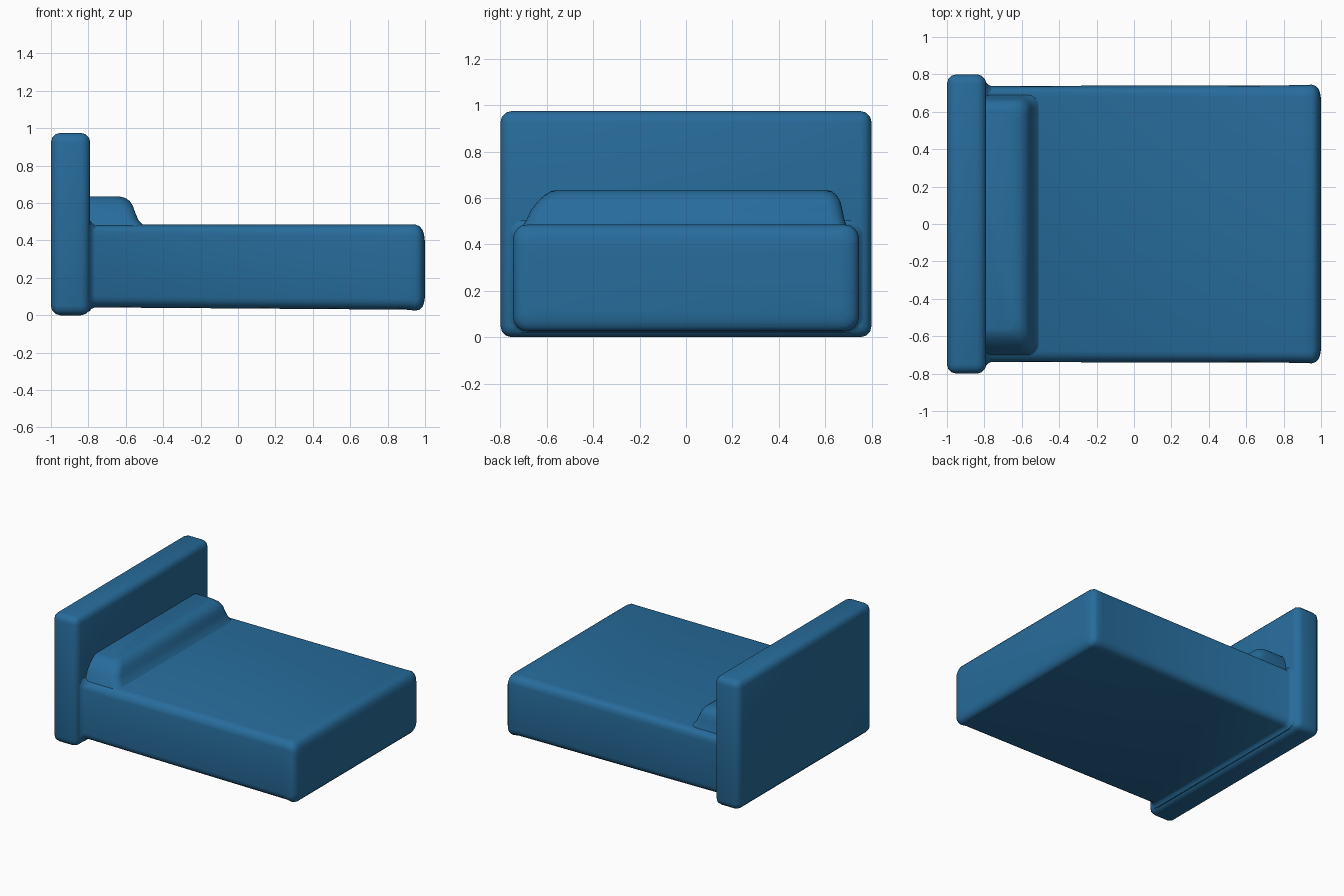
import bpy
import bmesh
from math import cos, sin, pi, radians

cube = bpy.data.objects.get("Cube")
if cube:
    bpy.data.objects.remove(cube, do_unlink=True)

BLUE = (0.02, 0.15, 0.33, 1.0)
blue = bpy.data.materials.new("bed blue")
blue.use_nodes = True
blue.diffuse_color = BLUE
blue.node_tree.nodes["Principled BSDF"].inputs["Base Color"].default_value = BLUE


def rounded_rect(a0, a1, b0, b1, r, steps=4):
    """Corner-rounded rectangle outline as 2D points."""
    corners = [(a1 - r, b1 - r), (a0 + r, b1 - r), (a0 + r, b0 + r), (a1 - r, b0 + r)]
    return [(a + r * cos((k + i / steps) * pi / 2), b + r * sin((k + i / steps) * pi / 2))
            for k, (a, b) in enumerate(corners) for i in range(steps + 1)]


def finish(name, bm):
    bmesh.ops.recalc_face_normals(bm, faces=bm.faces)
    mesh = bpy.data.meshes.new(name)
    bm.to_mesh(mesh)
    bm.free()
    obj = bpy.data.objects.new(name, mesh)
    bpy.context.collection.objects.link(obj)
    mesh.materials.append(blue)
    bpy.ops.object.select_all(action="DESELECT")
    obj.select_set(True)
    bpy.context.view_layer.objects.active = obj
    bpy.ops.object.shade_smooth_by_angle(angle=radians(35))
    return obj


def loft(name, rings):
    """Skin a list of matching 3D rings and cap both ends."""
    bm = bmesh.new()
    loops = [[bm.verts.new(p) for p in ring] for ring in rings]
    n = len(loops[0])
    for low, high in zip(loops, loops[1:]):
        for i in range(n):
            j = (i + 1) % n
            bm.faces.new((low[i], low[j], high[j], high[i]))
    bm.faces.new(loops[0])
    bm.faces.new(loops[-1])
    return finish(name, bm)


# Headboard: rounded upright slab
bm = bmesh.new()
bmesh.ops.create_cube(bm, size=1)
for v in bm.verts:
    v.co.x = -0.895 + v.co.x * 0.21
    v.co.y *= 1.6
    v.co.z = 0.4875 + v.co.z * 0.975
bmesh.ops.bevel(bm, geom=bm.edges[:], offset=0.05, segments=3, profile=0.5, affect="EDGES")
finish("headboard", bm)

# Mattress: sections along x (x, half width, bottom, top, corner radius),
# flaring where it meets the headboard and rounding off at the foot
sections = [
    (-0.85, 0.765, 0.02, 0.51, 0.06),
    (-0.795, 0.765, 0.02, 0.51, 0.06),
    (-0.783, 0.748, 0.035, 0.495, 0.06),
    (-0.765, 0.738, 0.042, 0.485, 0.06),
    (0.90, 0.742, 0.03, 0.485, 0.06),
    (0.95, 0.745, 0.025, 0.485, 0.06),
    (0.972, 0.738, 0.03, 0.475, 0.06),
    (0.987, 0.722, 0.045, 0.455, 0.06),
    (0.995, 0.70, 0.07, 0.43, 0.05),
    (1.0, 0.67, 0.10, 0.39, 0.05),
]
loft("mattress", [[(x, y, z) for y, z in rounded_rect(-w, w, low, high, r)]
                  for x, w, low, high, r in sections])

# Pillow: stacked outlines (z, foot-side x, right y, left y)
layers = [
    (0.44, -0.47, -0.715, 0.705),
    (0.485, -0.51, -0.70, 0.69),
    (0.51, -0.533, -0.685, 0.682),
    (0.545, -0.548, -0.67, 0.675),
    (0.585, -0.562, -0.64, 0.665),
    (0.612, -0.58, -0.61, 0.65),
    (0.628, -0.605, -0.585, 0.63),
    (0.635, -0.635, -0.56, 0.605),
]
loft("pillow", [[(x, y, z) for x, y in rounded_rect(-0.9, front, right, left, 0.06)]
                for z, front, right, left in layers])
